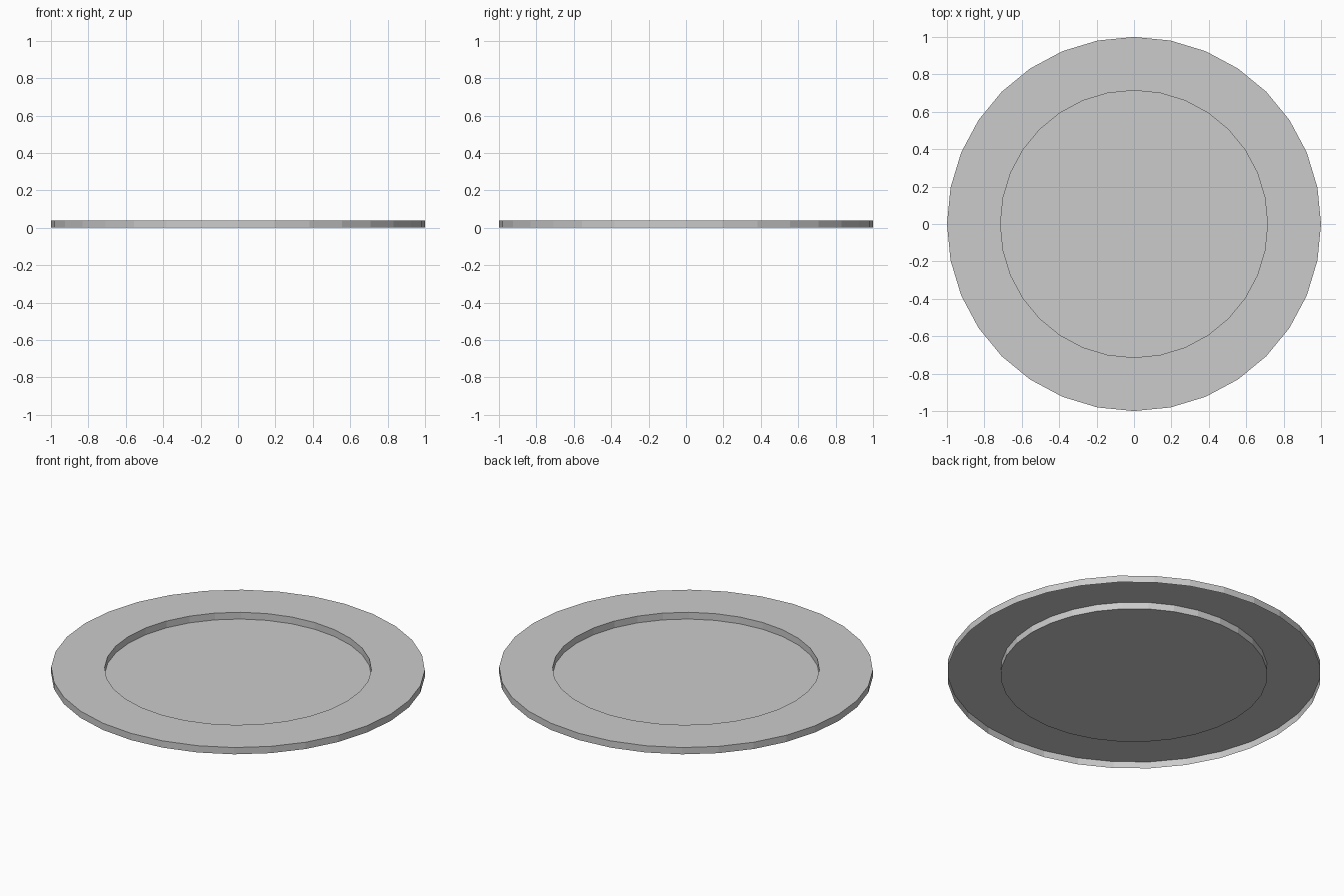
import bpy, bmesh
from math import cos, sin, tau

if "Cube" in bpy.data.objects:
    bpy.data.objects.remove(bpy.data.objects["Cube"])

SIDES = 32
R_OUT, R_IN, H = 1.0, 0.714, 0.04

bm = bmesh.new()


def ring(radius, z):
    return [bm.verts.new((radius * cos(tau * i / SIDES), radius * sin(tau * i / SIDES), z))
            for i in range(SIDES)]


# Thin stepped sheet: sunken floor, inner wall, flat rim, outer skirt (open below)
rings = [ring(r, z) for r, z in ((R_IN, 0), (R_IN, H), (R_OUT, H), (R_OUT, 0))]
bm.faces.new(rings[0])
for a, b in zip(rings, rings[1:]):
    for i in range(SIDES):
        j = (i + 1) % SIDES
        bm.faces.new((a[i], b[i], b[j], a[j]))

mesh = bpy.data.meshes.new("plate")
bm.to_mesh(mesh)
bm.free()
bpy.context.collection.objects.link(bpy.data.objects.new("plate", mesh))
